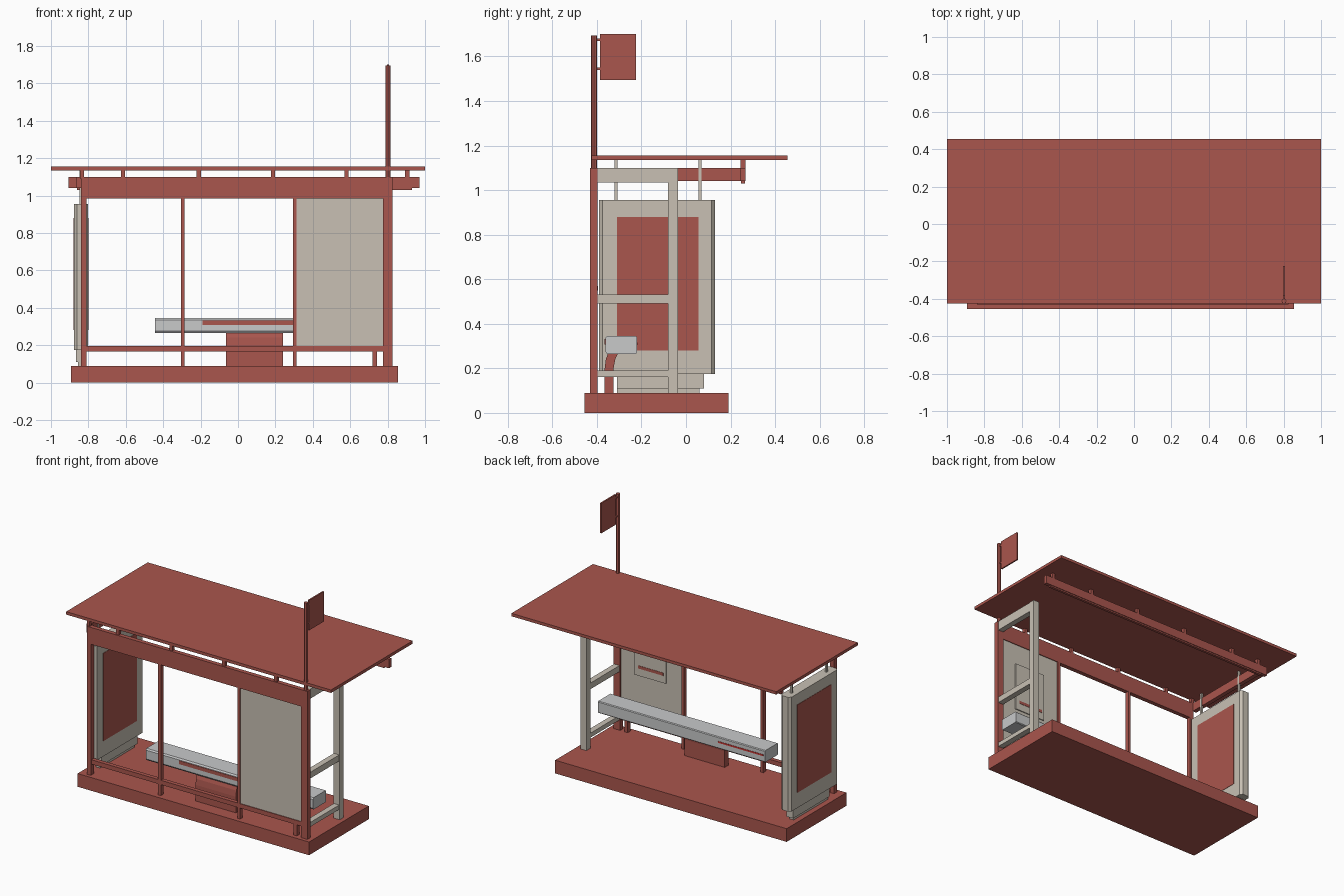
import bpy, bmesh, math


def material(name, rgb):
    m = bpy.data.materials.new(name)
    m.diffuse_color = (*rgb, 1)
    return m


RED = material("brick red", (0.40, 0.093, 0.075))
CREAM = material("warm cream", (0.58, 0.53, 0.455))
GREY = material("light grey", (0.58, 0.585, 0.59))
BRIGHT = material("bright red", (0.55, 0.04, 0.035))


def finish(name, bm, mat):
    bmesh.ops.recalc_face_normals(bm, faces=bm.faces)
    me = bpy.data.meshes.new(name)
    bm.to_mesh(me)
    bm.free()
    me.materials.append(mat)
    ob = bpy.data.objects.new(name, me)
    bpy.context.collection.objects.link(ob)
    return ob


def box(name, x, y, z, mat=RED):
    """Box from three (min, max) ranges."""
    bm = bmesh.new()
    bmesh.ops.create_cube(bm, size=1)
    for v in bm.verts:
        for i, (a, b) in enumerate((x, y, z)):
            v.co[i] = (a + b) / 2 + v.co[i] * (b - a)
    return finish(name, bm, mat)


def prism(name, pts, axis, a, b, mat=RED):
    """Extrude a profile along axis 0 (points are y,z) or axis 2 (points are x,y)."""
    bm = bmesh.new()
    put = (lambda p, h: (h, p[0], p[1])) if axis == 0 else (lambda p, h: (p[0], p[1], h))
    face = bm.faces.new([bm.verts.new(put(p, a)) for p in pts])
    ext = bmesh.ops.extrude_face_region(bm, geom=[face])
    for e in ext["geom"]:
        if isinstance(e, bmesh.types.BMVert):
            e.co[axis] = b
    return finish(name, bm, mat)


def rod(name, x, y, z, r, mat=RED):
    pts = [(x + r * math.cos(k * math.pi / 4), y + r * math.sin(k * math.pi / 4)) for k in range(8)]
    return prism(name, pts, 2, z[0], z[1], mat)


# Platform and roof
box("platform", (-0.893, 0.855), (-0.455, 0.19), (0, 0.09))
box("roof", (-1, 1), (-0.425, 0.455), (1.135, 1.155))

# Glazed wall frame
WALL = (-0.425, -0.397)
box("left_post", (-0.84, -0.81), (-0.43, -0.397), (0.09, 1.1))
box("right_post", (0.775, 0.825), (-0.43, -0.397), (0.09, 1.1))
box("wall_top_beam", (-0.84, 0.825), (-0.43, -0.40), (0.985, 1.1))
box("wall_bottom_rail", (-0.84, 0.82), WALL, (0.165, 0.195))
for i, x in enumerate((-0.295, 0.303)):
    box(f"wall_mullion_{i}", (x - 0.01, x + 0.01), WALL, (0.09, 0.985))
box("wall_foot", (0.718, 0.742), WALL, (0.09, 0.165))

# Solid wall panel with timetable plate on its inner side
box("wall_panel", (0.313, 0.775), (-0.42, -0.405), (0.195, 0.985), CREAM)
box("timetable_plate", (0.43, 0.67), (-0.405, -0.398), (0.50, 0.84), CREAM)
box("timetable_stripe", (0.45, 0.64), (-0.398, -0.396), (0.55, 0.57))

# Roof edge beam, side arm and spacer pegs
box("roof_edge_beam", (-0.905, 0.97), (0.243, 0.268), (1.04, 1.1))
box("roof_edge_lip", (-0.86, 0.93), (0.246, 0.264), (1.03, 1.04))
box("left_roof_arm", (-0.865, -0.835), (-0.40, 0.245), (1.04, 1.1))
for i, x in enumerate((-0.835, -0.615, -0.21, 0.188, 0.58, 0.905)):
    box(f"edge_peg_{i}", (x - 0.011, x + 0.011), (0.245, 0.267), (1.09, 1.14))
    if x < 0.9:
        box(f"wall_peg_{i}", (x - 0.011, x + 0.011), (-0.423, -0.401), (1.09, 1.14))

# Right side frame
box("side_frame_post", (0.777, 0.823), (-0.08, -0.035), (0.09, 1.1), CREAM)
for i, z in enumerate(((0.16, 0.19), (0.49, 0.532), (1.035, 1.1))):
    box(f"side_frame_rail_{i}", (0.78, 0.82), (-0.397, -0.08), z, CREAM)

# Poster case on the left side, with chamfered ends
case = [(-0.878, -0.375), (-0.862, -0.39), (-0.818, -0.39), (-0.802, -0.375),
        (-0.802, 0.115), (-0.818, 0.13), (-0.862, 0.13), (-0.878, 0.115)]
prism("poster_case", case, 2, 0.175, 0.955, CREAM)
box("poster_case_plinth", (-0.865, -0.815), (-0.31, 0.08), (0.11, 0.175), CREAM)
box("poster_case_foot", (-0.855, -0.825), (-0.31, 0.06), (0.09, 0.11), CREAM)
for side, x in (("inner", -0.802), ("outer", -0.878)):
    box(f"poster_{side}", (x - 0.002, x + 0.002), (-0.31, 0.055), (0.28, 0.88))
for i, y in enumerate((-0.315, 0.062)):
    box(f"poster_case_rod_{i}", (-0.847, -0.833), (y - 0.007, y + 0.007), (0.955, 1.136), CREAM)

# Bench: slab with rounded corners on a curved pedestal
seat = [(-0.355, 0.265), (-0.225, 0.265), (-0.22, 0.27), (-0.22, 0.34),
        (-0.225, 0.345), (-0.355, 0.345), (-0.362, 0.335), (-0.362, 0.275)]
prism("bench_seat", seat, 0, -0.443, 0.82, GREY)
leg = [(-0.365, 0.09), (-0.325, 0.09), (-0.325, 0.20), (-0.318, 0.24), (-0.305, 0.267),
       (-0.35, 0.267), (-0.36, 0.24), (-0.365, 0.20)]
prism("bench_pedestal", leg, 0, -0.065, 0.24)
box("bench_back_stripe", (-0.19, 0.56), (-0.365, -0.361), (0.308, 0.332))
box("bench_front_stripe", (-0.43, -0.09), (-0.221, -0.218), (0.305, 0.316), BRIGHT)

# Stop sign on its pole
rod("sign_pole", 0.802, -0.412, (0.09, 1.695), 0.0135)
box("sign_plate", (0.797, 0.807), (-0.385, -0.225), (1.495, 1.7))
for i, z in enumerate((1.545, 1.675)):
    box(f"sign_bracket_{i}", (0.798, 0.806), (-0.41, -0.38), (z - 0.005, z + 0.005))
